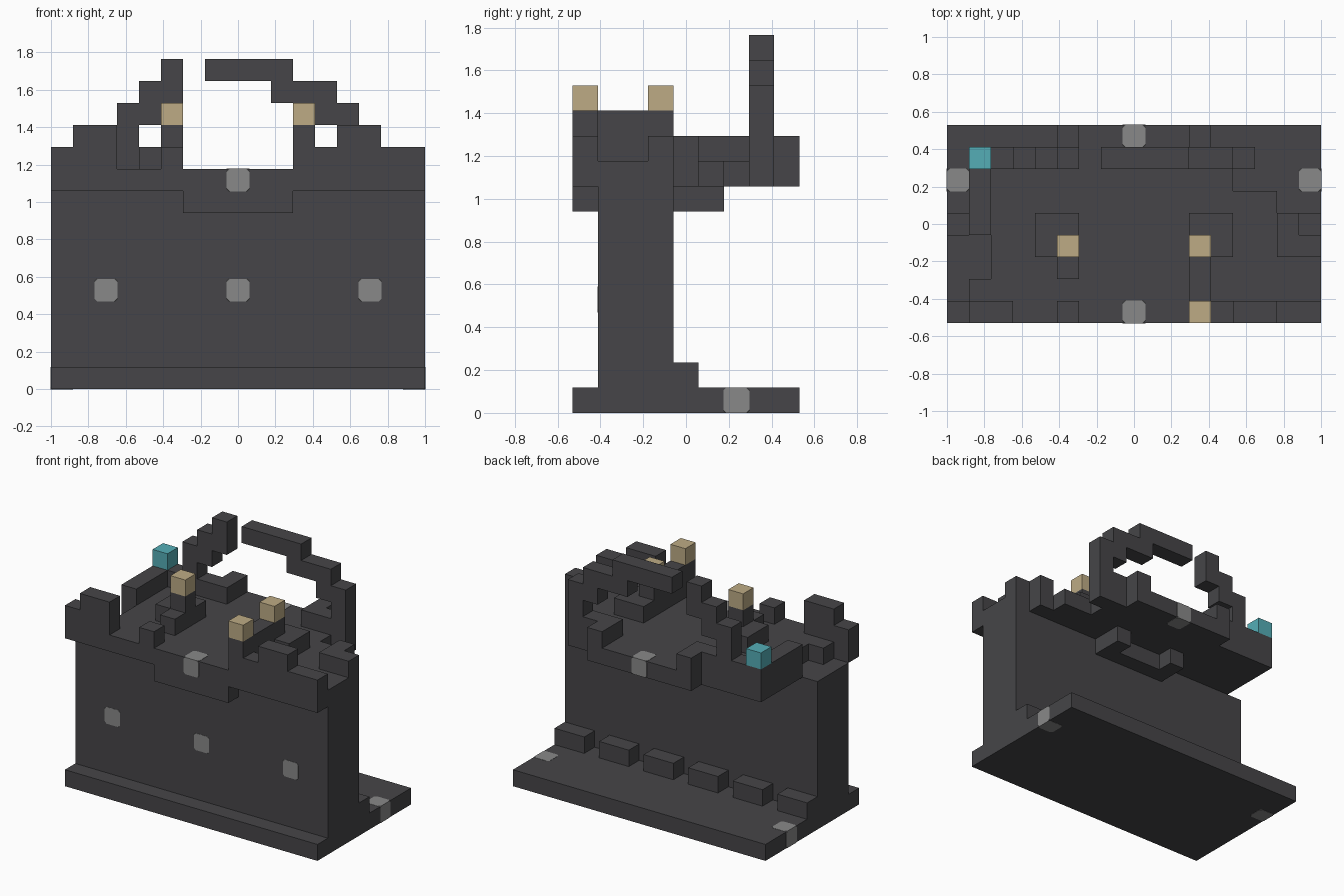
import bpy
import bmesh
from mathutils import Vector

cube = bpy.data.objects.get("Cube")
if cube:
    bpy.data.objects.remove(cube, do_unlink=True)

NX, NY = 17, 9
U = 2 / NX
ORIGIN = Vector((-1, -NY * U / 2, 0))


def material(name, r, g, b):
    m = bpy.data.materials.new(name)
    m.use_nodes = True
    m.diffuse_color = (r, g, b, 1)
    m.node_tree.nodes["Principled BSDF"].inputs["Base Color"].default_value = (r, g, b, 1)
    return m


STONE = material("dark stone", 0.061, 0.06, 0.065)
GREY = material("grey stud", 0.25, 0.25, 0.25)
TAN = material("tan", 0.51, 0.41, 0.235)
TEAL = material("teal", 0.09, 0.42, 0.47)


def finish(name, bm, mat):
    mesh = bpy.data.meshes.new(name)
    bm.to_mesh(mesh)
    bm.free()
    mesh.materials.append(mat)
    ob = bpy.data.objects.new(name, mesh)
    bpy.context.collection.objects.link(ob)
    return ob


def blocks(name, mat, *boxes):
    """Merge boxes of grid cells ((first, last) per axis) into one clean shell."""
    cells = set()
    for xs, ys, zs in boxes:
        spans = [range(s, s + 1) if isinstance(s, int) else range(s[0], s[1] + 1)
                 for s in (xs, ys, zs)]
        cells |= {(x, y, z) for x in spans[0] for y in spans[1] for z in spans[2]}
    bm = bmesh.new()
    for c in sorted(cells):
        for axis in range(3):
            for side in (0, 1):
                n = list(c)
                n[axis] += 2 * side - 1
                if tuple(n) in cells:
                    continue
                a, b = (axis + 1) % 3, (axis + 2) % 3
                ring = []
                for da, db in ((0, 0), (1, 0), (1, 1), (0, 1)):
                    p = Vector(c)
                    p[axis] += side
                    p[a] += da
                    p[b] += db
                    ring.append(bm.verts.new(ORIGIN + p * U))
                bm.faces.new(ring if side else ring[::-1])
    bmesh.ops.remove_doubles(bm, verts=bm.verts, dist=U / 100)
    bmesh.ops.dissolve_limit(bm, angle_limit=0.01, verts=bm.verts, edges=bm.edges)
    return finish(name, bm, mat)


def stud(name, x, y, z):
    """Grey block with clipped corners, set a hair proud of the stone."""
    bm = bmesh.new()
    bmesh.ops.create_cube(bm, size=U + 0.003)
    bmesh.ops.bevel(bm, geom=bm.verts[:], offset=0.014, segments=1, affect='VERTICES')
    bmesh.ops.translate(bm, verts=bm.verts, vec=ORIGIN + Vector((x + .5, y + .5, z + .5)) * U)
    return finish(name, bm, GREY)


# Base slab, main wall and the row of footing blocks behind it
blocks("base", STONE, ((0, 16), (0, 8), 0))
blocks("wall", STONE, ((0, 16), (1, 3), (1, 8)))
for i in range(6):
    blocks("footing_%d" % (i + 1), STONE, ((3 * i, 3 * i + 1), 4, 1))

# Corbels under the overhanging floor
blocks("front_corbel", STONE, ((6, 10), 0, 8))
blocks("rear_corbel", STONE, ((6, 10), 4, 8), (6, 5, 8), (10, 5, 8))

# Broken upper floor: first and last column of each row, front to back
rows = [(0, 16), (1, 16), (2, 16), (2, 16), (1, 15), (1, 14), (1, 12), (1, 13), (5, 11)]
blocks("upper_floor", STONE, *[(span, y, 9) for y, span in enumerate(rows)])

# Battlements
blocks("front_right_battlement", STONE, ((0, 2), 0, 10), ((1, 2), 0, 11))
blocks("front_merlon", STONE, (5, 0, 10))
blocks("front_left_battlement", STONE, ((11, 16), 0, 10), ((13, 14), 0, 11),
       (11, (0, 3), (10, 11)))
blocks("left_parapet", STONE, ((15, 16), 3, 10), (15, 4, 10))
blocks("right_parapet", STONE, (1, (4, 7), 10), (2, 7, 10))

# Inner pillars
blocks("right_pillar", STONE, ((4, 5), (3, 4), 10), (5, 2, 10), (5, 3, 11))
blocks("left_pillar", STONE, (12, (3, 4), 10), (11, 4, 10))

# Broken rear arch with its low end walls
blocks("right_arch", STONE, ((3, 5), 7, 10), (5, 8, 10), (3, 7, (11, 12)),
       (4, 7, (12, 13)), (5, 7, (13, 14)))
blocks("left_arch", STONE, ((11, 13), 7, 10), (11, 8, 10), (13, 7, (11, 12)),
       (12, 7, (12, 13)), ((10, 11), 7, 13), ((7, 10), 7, 14))

# Coloured top blocks
for name, x, y in (("right_tan_block", 5, 3), ("left_tan_block", 11, 3), ("front_tan_block", 11, 0)):
    blocks(name, TAN, (x, y, 12))
blocks("teal_block", TEAL, (1, 7, 11))

# Grey studs in the wall, the floor edges and the base ends
for x in (2, 8, 14):
    stud("wall_stud_%d" % x, x, 1, 4)
for side, y in (("front", 0), ("rear", 8)):
    stud(side + "_floor_stud", 8, y, 9)
for side, x in (("right", 0), ("left", 16)):
    stud(side + "_base_stud", x, 6, 0)
